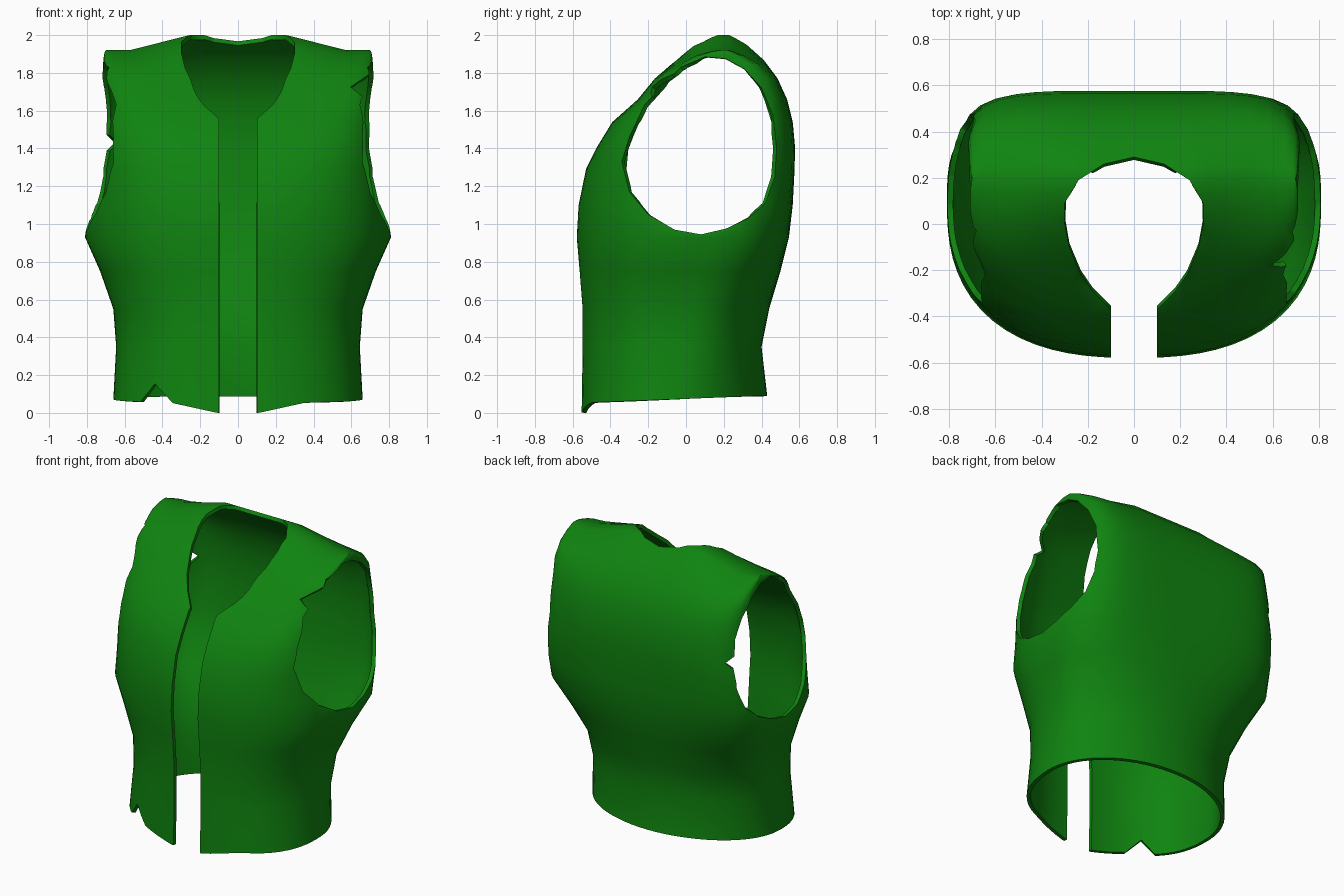
import bpy, bmesh, math
from mathutils import Vector

cube = bpy.data.objects.get("Cube")
if cube:
    bpy.data.objects.remove(cube, do_unlink=True)

COLUMNS = 72
THICKNESS = 0.025

green = bpy.data.materials.new("vest green")
green.use_nodes = True
green.diffuse_color = (0.005, 0.23, 0.005, 1)
green.node_tree.nodes["Principled BSDF"].inputs["Base Color"].default_value = green.diffuse_color

# Torso sections: height, half width, front y, back y, front squareness, back squareness
SECTIONS = [
    (0, .66, -.555, .43, 2.4, 2), (.35, .645, -.55, .40, 2.4, 2),
    (.55, .66, -.55, .44, 2.4, 2.1), (.75, .73, -.565, .5, 2.5, 2.6),
    (.93, .81, -.58, .545, 2.5, 3.3), (1.1, .79, -.57, .565, 2.6, 4.2),
    (1.29, .765, -.53, .575, 3, 5), (1.41, .75, -.47, .577, 3.4, 5),
    (1.54, .735, -.39, .565, 3.8, 5.5), (1.66, .72, -.255, .535, 5.5, 6),
    (1.77, .72, -.165, .485, 6.5, 7), (1.87, .715, -.05, .41, 8, 8),
    (1.95, .71, .04, .32, 9, 8), (1.99, .705, .13, .25, 9, 8), (2, .7, .17, .23, 9, 8),
]


def clamp(v):
    return max(0.0, min(1.0, v))


def drape(x, y, z):
    """Shape the lower hem and drop the outer shoulders."""
    hem = .055 + .035 * clamp((y + .5) / .9)
    if y < -.35:
        hem *= clamp((abs(x) - .11) / .25)
    z += hem * clamp(1 - z / .35)
    drop = .08 * clamp((abs(x) - .26) / .31)
    return Vector((x, y, z - drop * clamp((z - 1.8) / .2)))


def section_point(k, z, w, front, back, nf, nb):
    a = math.tau * k / COLUMNS
    c, s = math.cos(a), math.sin(a)
    mid = max(-.05 + .15 * clamp(z), (front + back) / 2)
    n, depth = (nb, back - mid) if s >= 0 else (nf, mid - front)
    r = (abs(c) ** n + abs(s) ** n) ** (-1 / n)
    return drape(w * c * r, mid + depth * s * r, z)


# Faces carrying the second slot are openings and get removed after cutting
opening = bpy.data.materials.new("opening helper")


def make_object(name, bm):
    bmesh.ops.recalc_face_normals(bm, faces=bm.faces)
    mesh = bpy.data.meshes.new(name)
    bm.to_mesh(mesh)
    bm.free()
    ob = bpy.data.objects.new(name, mesh)
    bpy.context.collection.objects.link(ob)
    mesh.materials.append(green)
    mesh.materials.append(opening)
    return ob


def prism(name, outline, axis, lo, hi):
    """Extrude a 2D outline along one axis to make a cutter."""
    bm = bmesh.new()

    def ring(d):
        points = []
        for u, v in outline:
            p = [u, v]
            p.insert(axis, d)
            points.append(bm.verts.new(p))
        return points

    a, b = ring(lo), ring(hi)
    bm.faces.new(a)
    bm.faces.new(b[::-1])
    for i in range(len(a)):
        j = (i + 1) % len(a)
        bm.faces.new((a[j], a[i], b[i], b[j]))
    for face in bm.faces:
        face.material_index = 1
    ob = make_object(name, bm)
    ob.hide_render = True
    return ob


# Solid torso, closed along the shoulder ridge; its underside is an opening
bm = bmesh.new()
rings = [[bm.verts.new(section_point(k, *s)) for k in range(COLUMNS)] for s in SECTIONS]
for low, high in zip(rings, rings[1:]):
    for k in range(COLUMNS):
        j = (k + 1) % COLUMNS
        bm.faces.new((low[k], low[j], high[j], high[k]))
for loop, slot in ((rings[0], 1), (rings[-1], 0)):
    for k in range(COLUMNS // 2):
        quad = (loop[k], loop[k + 1], loop[-k - 1], loop[-k])
        bm.faces.new(list(dict.fromkeys(quad))).material_index = slot
vest = make_object("vest", bm)
bpy.context.view_layer.objects.active = vest
vest.select_set(True)

# Openings: armholes, neckline, front slit and small tears
ARMHOLE = [(.1, 1.885), (.21, 1.875), (.31, 1.82), (.4, 1.72), (.46, 1.58), (.48, 1.4),
           (.47, 1.25), (.42, 1.11), (.33, 1.03), (.21, .975), (.08, .945), (-.06, .97),
           (-.2, 1.05), (-.3, 1.17), (-.34, 1.33), (-.3, 1.46), (-.22, 1.63),
           (-.13, 1.73), (-.03, 1.83)]
NECK = [(0, .29), (.13, .26), (.24, .19), (.3, .09), (.3, 0), (.28, -.1),
        (.23, -.22), (.18, -.29), (.1, -.37)]
neck_outline = NECK + [(-x, y) for x, y in reversed(NECK[1:])]
cutters = [
    prism("left_armhole_cutter", ARMHOLE, 0, .55, 1),
    prism("right_armhole_cutter", ARMHOLE, 0, -1, -.55),
    prism("neck_cutter", neck_outline, 2, 1.3, 2.3),
    prism("front_slit_cutter", [(-.1, -.2), (.1, -.2), (.1, 1.65), (-.1, 1.65)], 1, -.8, -.15),
    prism("hem_tear_cutter", [(-.44, .155), (-.57, -.01), (-.29, -.01)], 1, -.8, -.2),
    prism("front_armhole_tear_cutter", [(.595, 1.725), (.72, 1.81), (.72, 1.63)], 1, -.4, -.05),
    prism("back_armhole_tear_cutter", [(-.655, 1.43), (-.76, 1.54), (-.76, 1.32)], 1, .35, .7),
]
for cutter in cutters:
    cut = vest.modifiers.new(cutter.name, "BOOLEAN")
    cut.operation = "DIFFERENCE"
    cut.solver = "EXACT"
    cut.object = cutter
    bpy.ops.object.modifier_apply(modifier=cut.name)
    bpy.data.objects.remove(cutter, do_unlink=True)

# Keep only the outer cloth surface
bm = bmesh.new()
bm.from_mesh(vest.data)
bmesh.ops.delete(bm, geom=[f for f in bm.faces if f.material_index], context="FACES")
bmesh.ops.remove_doubles(bm, verts=bm.verts, dist=.002)
bm.to_mesh(vest.data)
bm.free()
vest.data.materials.pop(index=1)
bpy.data.materials.remove(opening)

# Cloth thickness, turned inward
shell = vest.modifiers.new("cloth thickness", "SOLIDIFY")
shell.thickness = THICKNESS
shell.offset = -1
bpy.ops.object.modifier_apply(modifier=shell.name)
bpy.ops.object.shade_smooth_by_angle(angle=math.radians(40))
